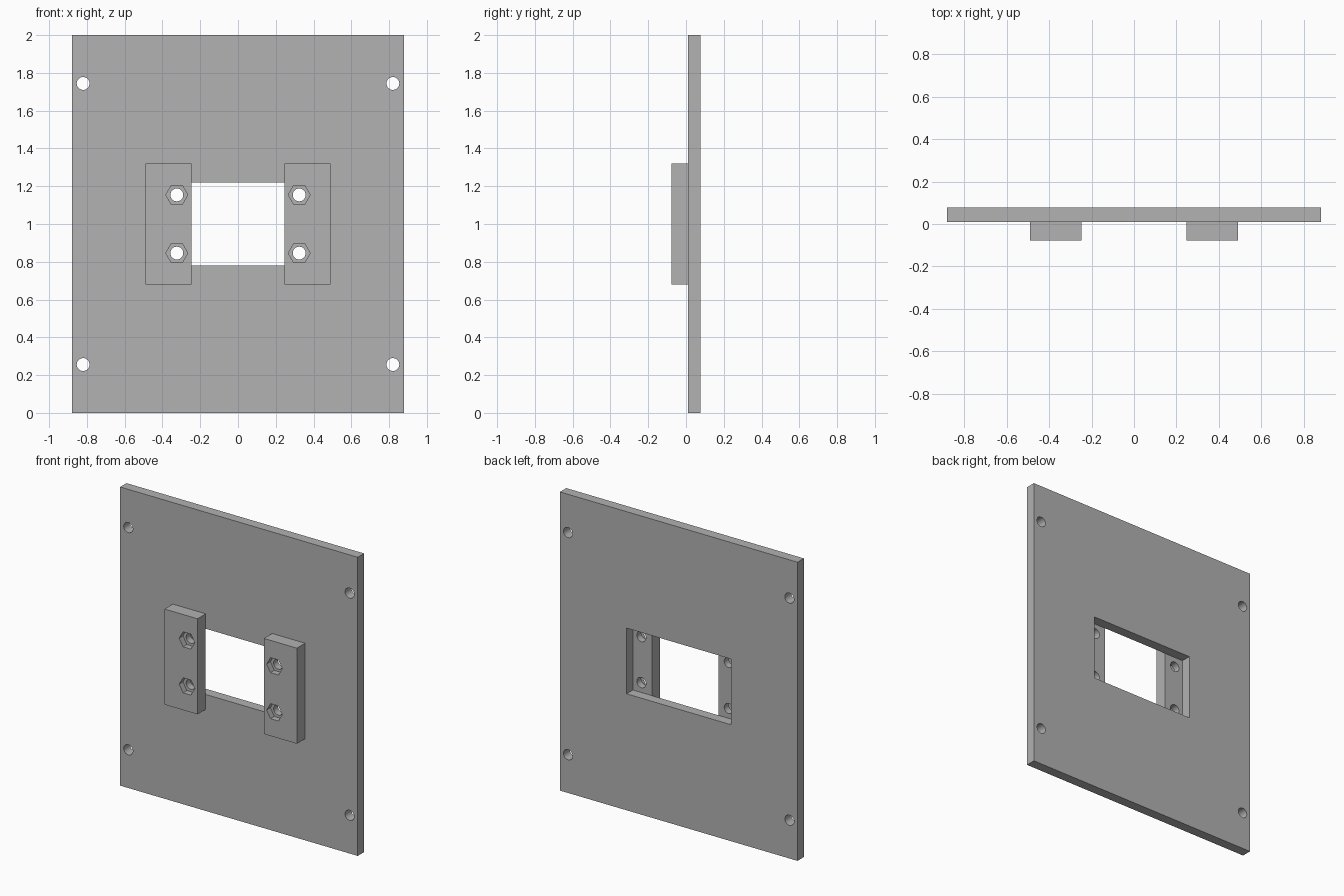
import bpy, bmesh
from math import cos, sin, tau, radians

if "Cube" in bpy.data.objects:
    bpy.data.objects.remove(bpy.data.objects["Cube"], do_unlink=True)

# Overall sizes
FRONT, JOINT, BACK = -0.077, 0.01, 0.077
MID_Z = 1.0
HOLE_R, NUT_R, NUT_DEPTH = 0.034, 0.058, 0.04

grey = bpy.data.materials.new("plain grey")
grey.use_nodes = True
grey.diffuse_color = (0.445, 0.445, 0.445, 1)
grey.node_tree.nodes["Principled BSDF"].inputs["Base Color"].default_value = grey.diffuse_color


def rectangle(x0, x1, z0, z1):
    return [(x0, z0), (x1, z0), (x1, z1), (x0, z1)]


def polygon(x, z, r, sides):
    return [(x + r * cos(tau * i / sides), z + r * sin(tau * i / sides)) for i in range(sides)]


def extrude(name, outlines, y0, y1):
    """Extrude flat x-z outlines from y0 to y1 into one solid object."""
    bm = bmesh.new()
    for outline in outlines:
        face = bm.faces.new([bm.verts.new((x, y0, z)) for x, z in outline])
        new = bmesh.ops.extrude_face_region(bm, geom=[face], use_keep_orig=True)
        moved = [v for v in new["geom"] if isinstance(v, bmesh.types.BMVert)]
        bmesh.ops.translate(bm, verts=moved, vec=(0, y1 - y0, 0))
    bmesh.ops.recalc_face_normals(bm, faces=bm.faces)
    mesh = bpy.data.meshes.new(name)
    bm.to_mesh(mesh)
    bm.free()
    mesh.materials.append(grey)
    obj = bpy.data.objects.new(name, mesh)
    bpy.context.collection.objects.link(obj)
    return obj


def cut(obj, outlines, y0, y1):
    """Cut the outlines out of the object between y0 and y1."""
    cutter = extrude("cutter", outlines, y0, y1)
    cutter.hide_render = True
    mod = obj.modifiers.new("cut", "BOOLEAN")
    mod.operation, mod.solver, mod.object = "DIFFERENCE", "EXACT", cutter
    bpy.context.view_layer.objects.active = obj
    bpy.ops.object.modifier_apply(modifier=mod.name)
    bpy.data.objects.remove(cutter, do_unlink=True)


def finish(obj):
    bpy.ops.object.select_all(action="DESELECT")
    obj.select_set(True)
    bpy.context.view_layer.objects.active = obj
    bpy.ops.object.shade_smooth_by_angle(angle=radians(30))


# Mounting plate with a window and four corner holes
plate = extrude("mounting_plate", [rectangle(-0.88, 0.88, 0, 2)], JOINT, BACK)
openings = [rectangle(-0.386, 0.386, MID_Z - 0.22, MID_Z + 0.22)]
openings += [polygon(sx * 0.82, MID_Z + sz * 0.744, HOLE_R, 32) for sx in (-1, 1) for sz in (-1, 1)]
cut(plate, openings, JOINT - 0.1, BACK + 0.1)
finish(plate)

# Two bracket blocks with bolt holes and hexagonal nut pockets
for side, s in (("left", 1), ("right", -1)):
    x0, x1 = sorted((s * 0.246, s * 0.49))
    block = extrude(side + "_bracket_block", [rectangle(x0, x1, MID_Z - 0.32, MID_Z + 0.32)], FRONT, JOINT)
    bolts = [(s * 0.324, MID_Z + sz * 0.154) for sz in (-1, 1)]
    cut(block, [polygon(x, z, HOLE_R, 32) for x, z in bolts], FRONT - 0.1, JOINT + 0.1)
    cut(block, [polygon(x, z, NUT_R, 6) for x, z in bolts], FRONT - 0.1, FRONT + NUT_DEPTH)
    finish(block)
